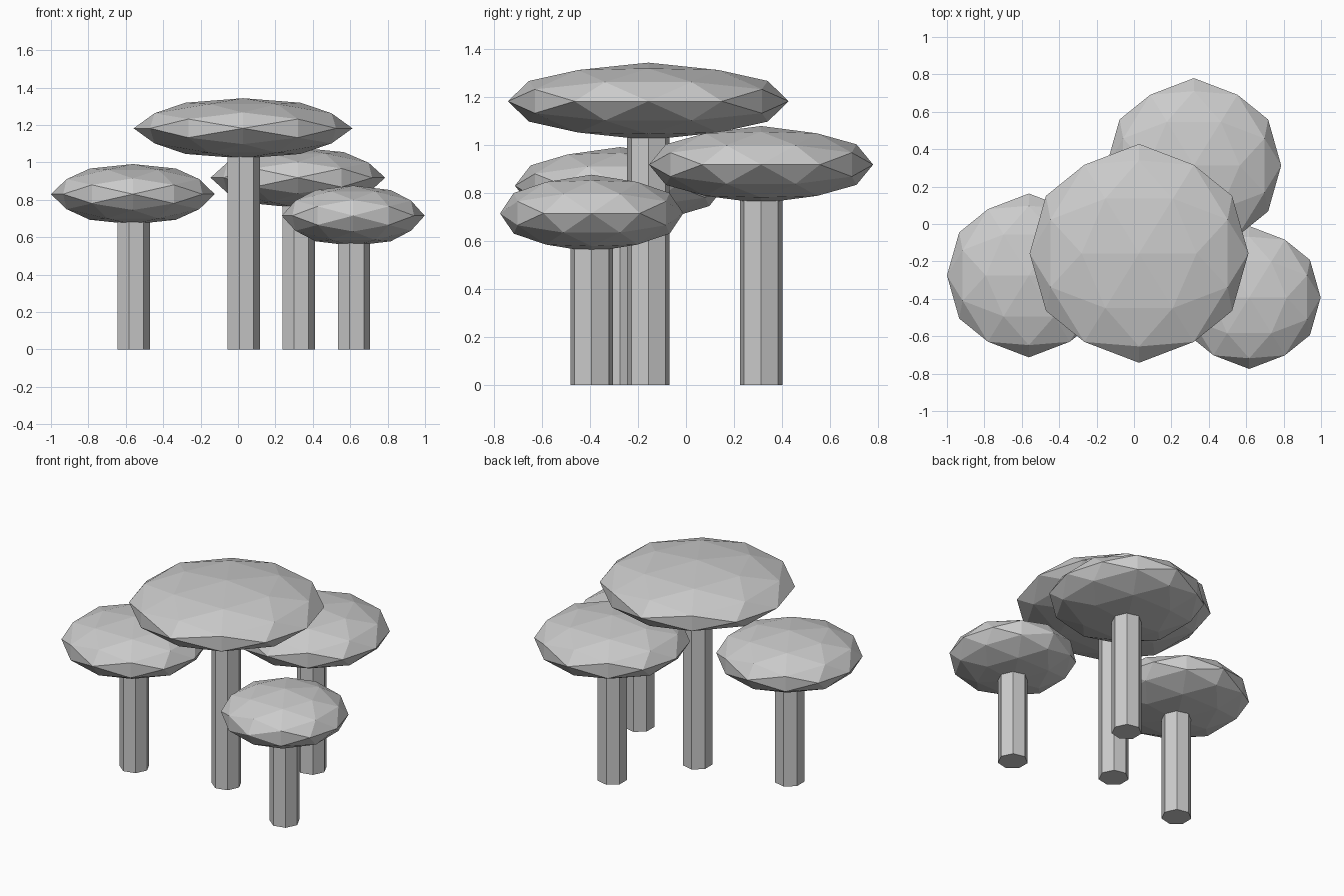
import bpy
import bmesh
import math
from mathutils import Vector

cube = bpy.data.objects.get("Cube")
if cube:
    bpy.data.objects.remove(cube, do_unlink=True)

GREY = (0.6, 0.6, 0.6, 1.0)
grey = bpy.data.materials.new("plain grey")
grey.use_nodes = True
grey.diffuse_color = GREY
grey.node_tree.nodes["Principled BSDF"].inputs["Base Color"].default_value = GREY


def add_object(name, bm, location):
    bmesh.ops.recalc_face_normals(bm, faces=bm.faces)
    mesh = bpy.data.meshes.new(name)
    bm.to_mesh(mesh)
    bm.free()
    mesh.materials.append(grey)
    obj = bpy.data.objects.new(name, mesh)
    obj.location = location
    bpy.context.collection.objects.link(obj)


def add_cap(name, center, radius, half_height):
    # Icosahedron resting on an edge, split once, rounded and flattened
    bm = bmesh.new()
    golden = (1 + math.sqrt(5)) / 2
    for a in (-1, 1):
        for b in (-golden, golden):
            for co in ((b, a, 0), (0, b, a), (a, 0, b)):
                bm.verts.new(co)
    bmesh.ops.convex_hull(bm, input=bm.verts)
    bmesh.ops.subdivide_edges(bm, edges=bm.edges[:], cuts=1, use_grid_fill=True)
    for v in bm.verts:
        v.co.normalize()
    bmesh.ops.scale(bm, vec=Vector((radius, radius, half_height)), verts=bm.verts)
    add_object(name, bm, center)


def add_stem(name, x, y, height, radius=0.091, sides=7):
    # Seven-sided post with one corner facing +x
    bm = bmesh.new()
    ring = [bm.verts.new((radius * math.cos(math.tau * i / sides),
                          radius * math.sin(math.tau * i / sides), 0))
            for i in range(sides)]
    base = bm.faces.new(ring)
    result = bmesh.ops.extrude_face_region(bm, geom=[base], use_keep_orig=True)
    top = [g for g in result["geom"] if isinstance(g, bmesh.types.BMVert)]
    bmesh.ops.translate(bm, vec=(0, 0, height), verts=top)
    add_object(name, bm, (x, y, 0))


# Position: x, y, cap centre height, cap radius
MUSHROOMS = {
    "tall": (0.027, -0.157, 1.182, 0.585),
    "right": (-0.562, -0.275, 0.83, 0.438),
    "left": (0.616, -0.393, 0.715, 0.382),
    "back": (0.32, 0.313, 0.918, 0.467),
}
for label, (x, y, z, radius) in MUSHROOMS.items():
    add_stem(label + "_stem", x, y, z)
    add_cap(label + "_cap", (x, y, z), radius, 0.161)
